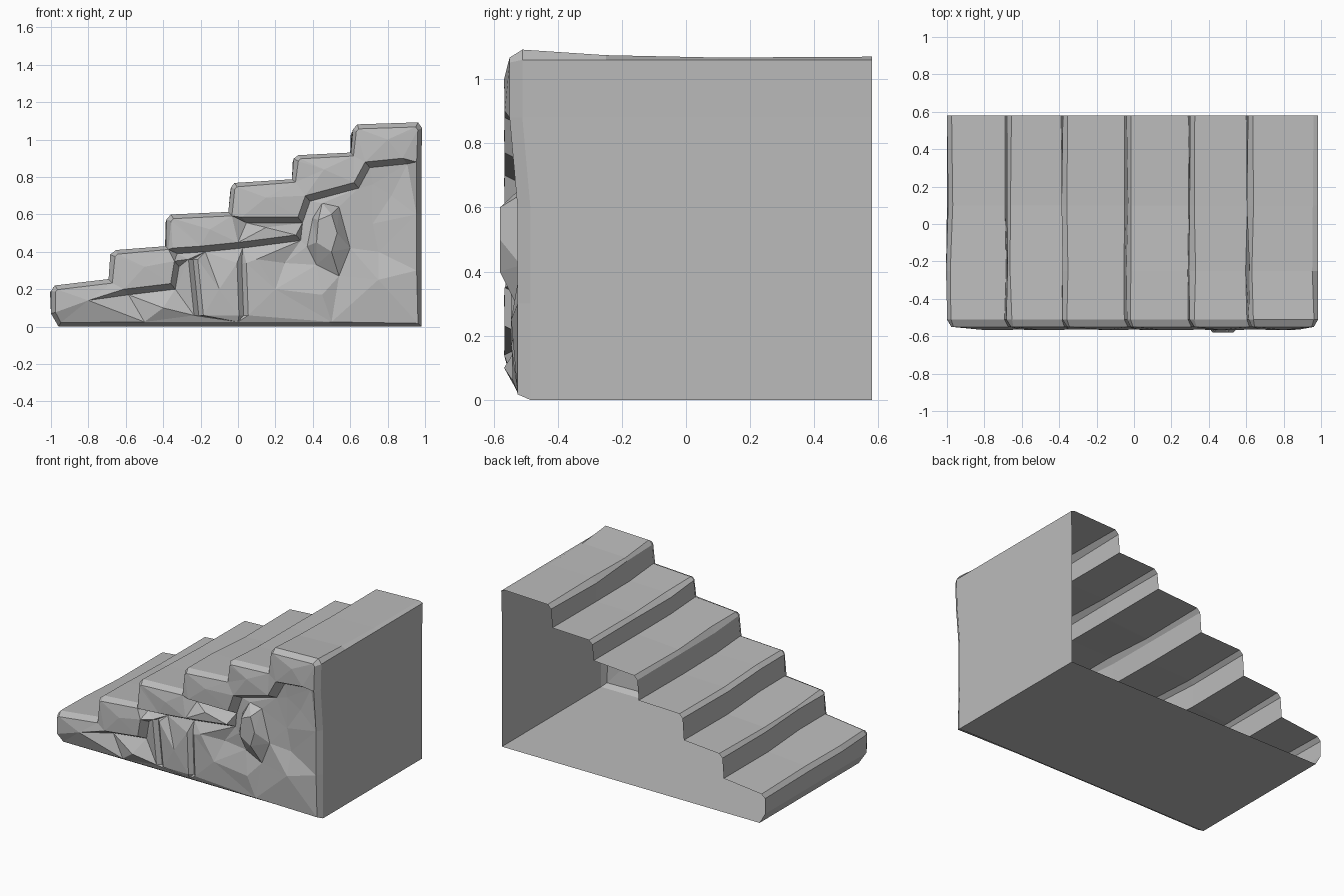
import bpy, bmesh, random
from mathutils import Vector
from mathutils.geometry import delaunay_2d_cdt

random.seed(4)
if "Cube" in bpy.data.objects:
    bpy.data.objects.remove(bpy.data.objects["Cube"])

stone = bpy.data.materials.new("grey stone")
stone.use_nodes = True
grey = (0.5, 0.5, 0.5, 1)
stone.diffuse_color = grey
stone.node_tree.nodes["Principled BSDF"].inputs["Base Color"].default_value = grey

# Step outline: each step is (nose x, nose height, height where the tread ends)
STEPS = [(-1, .22, .25), (-.68, .41, .43), (-.38, .6, .61),
         (-.04, .77, .79), (.3, .92, .93), (.61, 1.08, 1.09)]


def step_outline():
    points = [Vector((-.96, 0))]
    before = .07
    for i, (x, nose, end) in enumerate(STEPS):
        last = i == len(STEPS) - 1
        end_x = .96 if last else STEPS[i + 1][0] - .01
        if i == 0:
            points.append(Vector((x, before)))
        points.append(Vector((x, nose - .025)))
        points.append(Vector((x + .025, nose)))
        points.append(Vector((end_x, end)))
    points.append(Vector((.985, 1.06)))
    points += [Vector((.98, z)) for z in (.88, .6, .3, 0)]
    points += [Vector((x, 0)) for x in (.5, 0, -.5)]
    return points


def inset(points, amount):
    moved = []
    for i, p in enumerate(points):
        a = (p - points[i - 1]).normalized()
        b = (points[(i + 1) % len(points)] - p).normalized()
        normal = Vector((a.y + b.y, -a.x - b.x)).normalized()
        moved.append(p + normal * amount)
    return moved


outline = step_outline()
count = len(outline)
bm = bmesh.new()


def add_ring(points, depth, sag=0, wobble=0):
    ring = []
    for p in points:
        worn = p.y > .1 and p.x < .97
        dx = random.uniform(-wobble, wobble) if worn else 0
        dz = random.uniform(-wobble, wobble) - sag if worn else 0
        y = depth
        if depth < -.4 and (p.x > .95 and p.y < .85 or p.y < .04):
            y += .025
        ring.append(bm.verts.new((p.x + dx, y, p.y + dz)))
    return ring


# Treads, risers, side wall and floor; the back stays open
rings = [add_ring(outline, .58, .02), add_ring(outline, .1, .02, .008),
         add_ring(outline, -.25, .01, .008), add_ring(outline, -.51, 0, .004)]
lip = inset(outline, .025)
rings.append(add_ring(lip, -.55))
for near, far in zip(rings, rings[1:]):
    for i in range(count):
        j = (i + 1) % count
        bm.faces.new((near[i], near[j], far[j], far[i]))
floor_ends = rings[0]

# Carved front face: relief points joined by crease lines
flat = [Vector((v.co.x, v.co.z)) for v in rings[-1]]
made = list(rings[-1])
edges = [(i, (i + 1) % count) for i in range(count)]


def relief(path, depth, shift=(0, 0), joined=True):
    for k, (x, z) in enumerate(path):
        x, z = x + shift[0], z + shift[1]
        if joined and k:
            edges.append((len(made) - 1, len(made)))
        flat.append(Vector((x, z)))
        made.append(bm.verts.new((x, depth, z)))


# Overhanging lower edges of the step blocks
LEDGES = [
    [(-.61, .2), (-.36, .23), (-.34, .35)],
    [(-.35, .42), (-.2, .43), (0, .45), (.31, .49)],
    [(.02, .585), (.32, .585), (.36, .7), (.62, .77), (.68, .88), (.88, .9)],
]
for ledge in LEDGES:
    relief(ledge, -.565)
    relief(ledge, -.505, (.025, -.03))

# Upright joints between the lower stones
for joint in ([(-.24, .36), (-.21, .06)], [(.02, .34), (.03, .06)]):
    relief(joint, -.515)
    relief(joint, -.54, (-.025, 0))
    relief(joint, -.54, (.025, 0))

# Bulging boulder
relief([(.37, .43), (.4, .58), (.45, .66), (.54, .64), (.6, .42),
        (.54, .27), (.42, .33)], -.515)
relief([(.42, .45), (.43, .57), (.5, .6), (.53, .5), (.5, .4)], -.58)

# Loose high and low spots on the stone faces
relief([(-.8, .14), (-.5, .32), (-.15, .52), (.15, .53), (.15, .69),
        (.46, .84), (.8, 1), (-.4, .1)], -.567, joined=False)
relief([(-.1, .2), (.2, .2), (.45, .17), (.75, .25), (.1, .36)], -.545, joined=False)
relief([(.75, .4), (.72, .55), (.82, .7), (.72, .76), (.25, .34)], -.5, joined=False)

coords, _, faces, sources, _, _ = delaunay_2d_cdt(flat, edges, [], 1, 1e-5)
corner = [made[s[0]] if s else bm.verts.new((c.x, -.52, c.y))
          for c, s in zip(coords, sources)]
for face in faces:
    bm.faces.new([corner[i] for i in face])

bmesh.ops.recalc_face_normals(bm, faces=bm.faces)
mesh = bpy.data.meshes.new("stone_staircase")
bm.to_mesh(mesh)
bm.free()
mesh.materials.append(stone)
stairs = bpy.data.objects.new("stone_staircase", mesh)
bpy.context.collection.objects.link(stairs)
